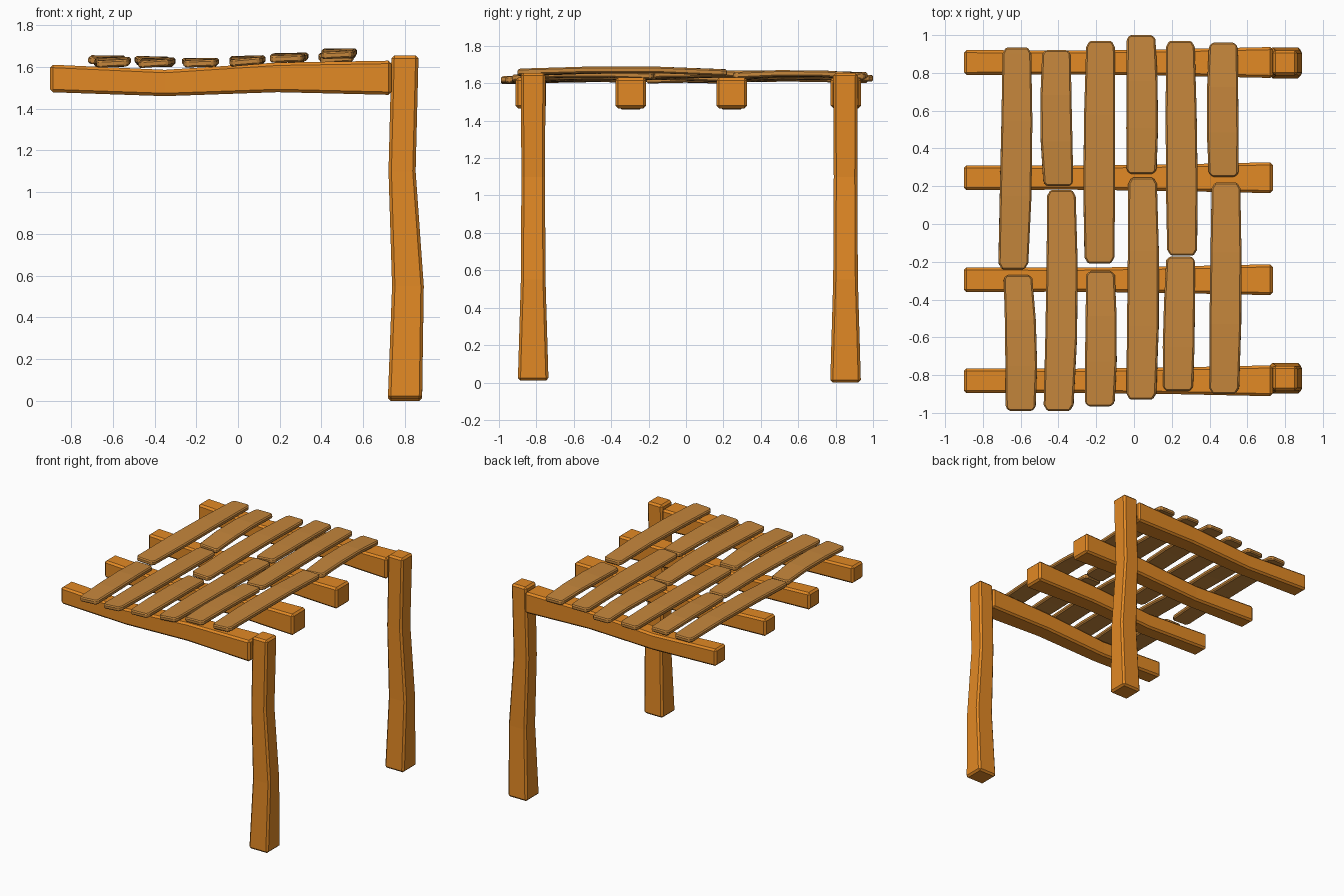
import bpy, bmesh, math
from mathutils import Vector


def material(name, color):
    m = bpy.data.materials.new(name)
    m.diffuse_color = color
    return m


timber = material("timber", (0.76, 0.25, 0.018, 1))
board = material("board", (0.56, 0.24, 0.045, 1))


def loft(name, sections, mat, bevel):
    """Skin a list of four-cornered rings, cap the ends and chamfer the edges."""
    bm = bmesh.new()
    rings = [[bm.verts.new(p) for p in ring] for ring in sections]
    for a, b in zip(rings, rings[1:]):
        for i in range(4):
            j = (i + 1) % 4
            bm.faces.new((a[i], a[j], b[j], b[i]))
    bm.faces.new(rings[0][::-1])
    bm.faces.new(rings[-1])
    bmesh.ops.recalc_face_normals(bm, faces=bm.faces)
    me = bpy.data.meshes.new(name)
    bm.to_mesh(me)
    bm.free()
    me.materials.append(mat)
    ob = bpy.data.objects.new(name, me)
    bpy.context.collection.objects.link(ob)
    mod = ob.modifiers.new("chamfer", 'BEVEL')
    mod.width = bevel
    mod.segments = 1
    mod.limit_method = 'ANGLE'
    mod.angle_limit = math.radians(40)
    return ob


def ring(center, u, v):
    c, u, v = Vector(center), Vector(u), Vector(v)
    return [c - u - v, c + u - v, c + u + v, c - u + v]


# Posts: crooked square timbers, thicker at the foot (z, x centre, x half, y half)
POST = [(0, 0.80, 0.082, 0.082), (0.55, 0.814, 0.076, 0.066),
        (1.10, 0.786, 0.065, 0.063), (1.655, 0.80, 0.065, 0.066)]
for name, y, foot in (("front_post", -0.817, 0.01), ("back_post", 0.853, 0)):
    loft(name, [ring((x, y, max(z, foot)), (hx, 0, 0), (0, hy, 0))
                for z, x, hx, hy in POST], timber, 0.014)

# Roof beams: the same crooked timber laid flat (x, z centre, z half, y half)
BEAM = [(0.735, 1.548, 0.082, 0.082), (0.19, 1.55, 0.071, 0.070),
        (-0.35, 1.523, 0.063, 0.063), (-0.90, 1.545, 0.066, 0.066)]
for i, y in enumerate((-0.83, -0.295, 0.245, 0.855)):
    loft(f"roof_beam_{i + 1}", [ring((x, y, z), (0, hy, 0), (0, 0, hz))
                                for x, z, hz, hy in BEAM], timber, 0.014)

# Boards: x at front / middle / back, y start, y end, z, roll in degrees, bow
BOARDS = [
    (-0.60, -0.595, -0.615, -0.99, -0.27, 1.622, 3, 0.014),
    (-0.64, -0.62, -0.62, -0.24, 0.935, 1.634, -3, 0.010),
    (-0.40, -0.378, -0.385, -0.99, 0.18, 1.622, 4, 0.010),
    (-0.40, -0.415, -0.41, 0.20, 0.92, 1.628, -3, 0.012),
    (-0.182, -0.172, -0.178, -0.965, -0.25, 1.622, 2, 0.010),
    (-0.183, -0.185, -0.177, -0.21, 0.97, 1.624, -2, 0.008),
    (0.038, 0.052, 0.045, -0.93, 0.245, 1.630, 5, 0.012),
    (0.04, 0.045, 0.037, 0.265, 1.0, 1.632, 5, 0.010),
    (0.233, 0.238, 0.247, -0.885, -0.172, 1.645, 2, 0.008),
    (0.255, 0.252, 0.245, -0.168, 0.97, 1.648, 3, 0.008),
    (0.477, 0.487, 0.487, -0.90, 0.22, 1.663, 3, 0.014),
    (0.475, 0.467, 0.473, 0.25, 0.96, 1.643, 4, 0.014),
]
# Position along the board, half width, bow share; ends taper to clipped corners
STATIONS = [(0, 0.060, 0), (0.028, 0.079, 0.1), (0.33, 0.084, 0.9),
            (0.67, 0.082, 1.0), (0.972, 0.076, 0.1), (1, 0.058, 0)]
for i, (xa, xm, xb, y0, y1, z, roll, bow) in enumerate(BOARDS):
    rings = []
    for t, hw, share in STATIONS:
        x = xa + (xm - xa) * min(t * 2, 1) + (xb - xm) * max(t * 2 - 1, 0)
        a = math.radians(roll) * (1 - 1.2 * t)
        rings.append(ring((x, y0 + (y1 - y0) * t, z - 0.006 + bow * share),
                          (hw * math.cos(a), 0, hw * math.sin(a)),
                          (-0.017 * math.sin(a), 0, 0.017 * math.cos(a))))
    loft(f"roof_board_{i + 1}", rings, board, 0.008)
